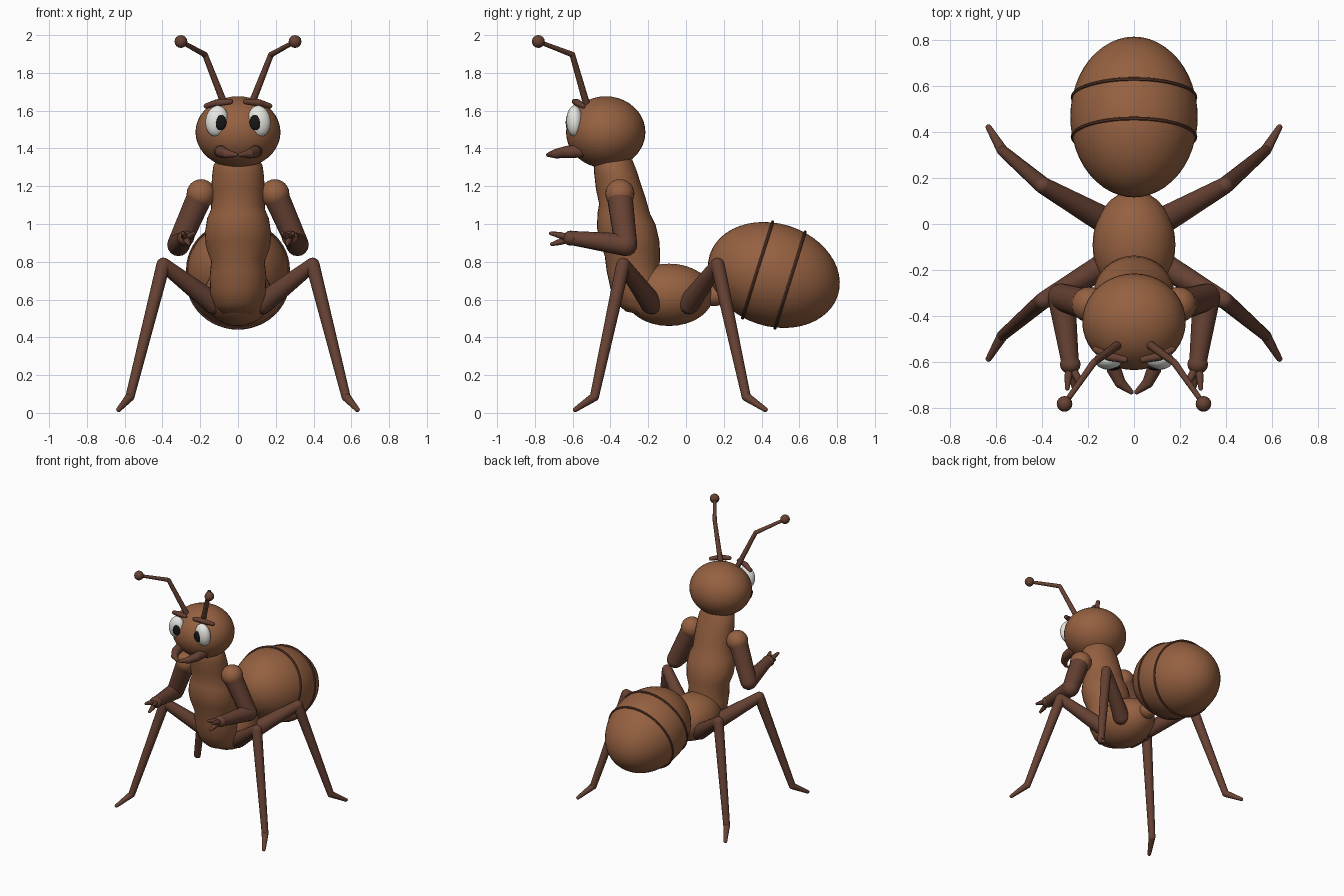
import bpy, bmesh, math
from mathutils import Vector, Matrix

if "Cube" in bpy.data.objects:
    bpy.data.objects.remove(bpy.data.objects["Cube"])


def material(name, rgb):
    m = bpy.data.materials.new(name)
    m.diffuse_color = (*rgb, 1)
    m.use_nodes = True
    m.node_tree.nodes["Principled BSDF"].inputs["Base Color"].default_value = m.diffuse_color
    return m


BODY = material("warm_brown", (0.30, 0.118, 0.052))
LIMB = material("dark_brown", (0.135, 0.054, 0.033))
WHITE = material("eye_white", (0.80, 0.80, 0.76))
BLACK = material("pupil_black", (0.008, 0.008, 0.008))


def finish(bm, name, mat):
    bmesh.ops.recalc_face_normals(bm, faces=bm.faces)
    me = bpy.data.meshes.new(name)
    bm.to_mesh(me)
    bm.free()
    me.materials.append(mat)
    ob = bpy.data.objects.new(name, me)
    bpy.context.collection.objects.link(ob)
    bpy.ops.object.select_all(action='DESELECT')
    ob.select_set(True)
    bpy.context.view_layer.objects.active = ob
    bpy.ops.object.shade_smooth_by_angle(angle=math.radians(40))
    return ob


def ellipsoid(name, center, radii, mat, rot=None, segs=32):
    bm = bmesh.new()
    m = Matrix.Translation(center) @ (rot or Matrix()) @ Matrix.Diagonal((*radii, 1))
    bmesh.ops.create_uvsphere(bm, u_segments=segs, v_segments=segs // 2, radius=1, matrix=m)
    return finish(bm, name, mat)


def limb(name, points, radii, mat, segs=16):
    """Tapered segments with a ball at every joint."""
    bm = bmesh.new()
    pts = [Vector(p) for p in points]
    for p, r in zip(pts, radii):
        bmesh.ops.create_uvsphere(bm, u_segments=segs, v_segments=segs // 2, radius=r,
                                  matrix=Matrix.Translation(p))
    for a, b, ra, rb in zip(pts, pts[1:], radii, radii[1:]):
        d = b - a
        m = Matrix.Translation((a + b) / 2) @ d.to_track_quat('Z', 'Y').to_matrix().to_4x4()
        bmesh.ops.create_cone(bm, cap_ends=False, segments=segs, radius1=ra, radius2=rb,
                              depth=d.length, matrix=m)
    return finish(bm, name, mat)


def loft(name, stations, mat, segs=32):
    """Round sections given as (y, z, x radius, y radius), top to bottom."""
    bm = bmesh.new()
    rings = []
    for y, z, rx, ry in stations:
        ring = []
        for i in range(segs):
            a = math.tau * i / segs
            ring.append(bm.verts.new((rx * math.cos(a), y + ry * math.sin(a),
                                      z + 0.2 * ry * -math.sin(a))))
        rings.append(ring)
    for a, b in zip(rings, rings[1:]):
        for i in range(segs):
            j = (i + 1) % segs
            bm.faces.new((a[i], a[j], b[j], b[i]))
    bm.faces.new(rings[0])
    bm.faces.new(rings[-1])
    return finish(bm, name, mat)


def torus(name, center, rot, major, minor, mat, n=48, k=8):
    bm = bmesh.new()
    m = Matrix.Translation(center) @ rot
    grid = []
    for i in range(n):
        a = math.tau * i / n
        row = []
        for j in range(k):
            b = math.tau * j / k
            r = major + minor * math.cos(b)
            row.append(bm.verts.new(m @ Vector((r * math.cos(a), minor * math.sin(b), r * math.sin(a)))))
        grid.append(row)
    for i in range(n):
        for j in range(k):
            i2, j2 = (i + 1) % n, (j + 1) % k
            bm.faces.new((grid[i][j], grid[i2][j], grid[i2][j2], grid[i][j2]))
    return finish(bm, name, mat)


# Head, upright torso and lower body
ellipsoid("head", (0, -0.425, 1.486), (0.225, 0.21, 0.19), BODY, segs=40)
loft("torso", [
    (-0.375, 1.36, 0.10, 0.09), (-0.375, 1.31, 0.13, 0.112), (-0.365, 1.25, 0.138, 0.122),
    (-0.345, 1.16, 0.142, 0.132), (-0.325, 1.08, 0.142, 0.135),
    (-0.315, 1.03, 0.163, 0.153), (-0.307, 0.95, 0.176, 0.165), (-0.297, 0.88, 0.17, 0.16),
    (-0.285, 0.80, 0.142, 0.145),
    (-0.27, 0.72, 0.15, 0.15), (-0.255, 0.63, 0.146, 0.145), (-0.245, 0.56, 0.12, 0.125),
    (-0.235, 0.52, 0.08, 0.085)], BODY)
ellipsoid("lower_body", (0, -0.09, 0.625), (0.18, 0.235, 0.165), BODY)
ellipsoid("waist", (0, 0.15, 0.62), (0.06, 0.07, 0.055), BODY, segs=20)

# Abdomen with two thin bands
tilt = Matrix.Rotation(math.radians(-17.4), 4, 'X')
middle = Vector((0, 0.465, 0.73))
ellipsoid("abdomen", middle, (0.277, 0.356, 0.272), BODY, tilt, 48)
for n, s in (("front", -0.09), ("rear", 0.09)):
    torus(n + "_abdomen_band", middle + tilt @ Vector((0, s, 0)), tilt, 0.267, 0.008, LIMB)

for side, s in (("left", 1), ("right", -1)):
    # Eyes, brows and jaws
    lean = Matrix.Rotation(math.radians(-8 * s), 4, 'Y')
    ellipsoid(side + "_eye", (0.112 * s, -0.59, 1.545), (0.06, 0.043, 0.083), WHITE, lean, 24)
    ellipsoid(side + "_pupil", (0.093 * s, -0.624, 1.538), (0.032, 0.013, 0.041), BLACK, None, 20)
    limb(side + "_brow", [(0.168 * s, -0.545, 1.625), (0.11 * s, -0.575, 1.642),
                          (0.04 * s, -0.59, 1.648)], [0.014, 0.019, 0.015], LIMB, 12)
    limb(side + "_jaw", [(0.095 * s, -0.56, 1.385), (0.088 * s, -0.63, 1.382),
                         (0.06 * s, -0.69, 1.372), (0.012 * s, -0.73, 1.366)],
         [0.034, 0.032, 0.025, 0.011], LIMB, 14)

    # Antennae
    limb(side + "_antenna", [(0.07 * s, -0.525, 1.63), (0.175 * s, -0.602, 1.897),
                             (0.302 * s, -0.782, 1.966)], [0.019, 0.015, 0.011], LIMB, 12)
    ellipsoid(side + "_antenna_tip", (0.302 * s, -0.782, 1.966), (0.034,) * 3, LIMB, segs=16)

    # Arms and three-fingered hands
    ellipsoid(side + "_shoulder", (0.195 * s, -0.35, 1.16), (0.077,) * 3, BODY, segs=24)
    limb(side + "_arm", [(0.205 * s, -0.35, 1.14), (0.315 * s, -0.318, 0.89),
                         (0.278 * s, -0.60, 0.925)], [0.068, 0.06, 0.038], LIMB)
    ellipsoid(side + "_hand", (0.277 * s, -0.61, 0.925), (0.045, 0.042, 0.04), LIMB, segs=16)
    for name, tip in (("outer", (0.29, -0.715, 0.95)), ("inner", (0.235, -0.695, 0.95)),
                      ("lower", (0.262, -0.71, 0.893))):
        knuckle = (0.277 + (tip[0] - 0.277) * 0.7, -0.665, 0.925 + (tip[2] - 0.925) * 0.6)
        limb(f"{side}_{name}_finger", [(0.277 * s, -0.61, 0.925), (knuckle[0] * s, *knuckle[1:]),
                                       (tip[0] * s, *tip[1:])], [0.02, 0.017, 0.01], LIMB, 10)

    # Legs, mirrored front to back about the lower body
    for end, t in (("front", -1), ("back", 1)):
        path = [(0.13, 0.10, 0.58), (0.395, 0.25, 0.785), (0.572, 0.402, 0.085), (0.632, 0.503, 0.017)]
        limb(f"{side}_{end}_leg", [(x * s, -0.083 + y * t, z) for x, y, z in path],
             [0.058, 0.037, 0.024, 0.013], LIMB)
